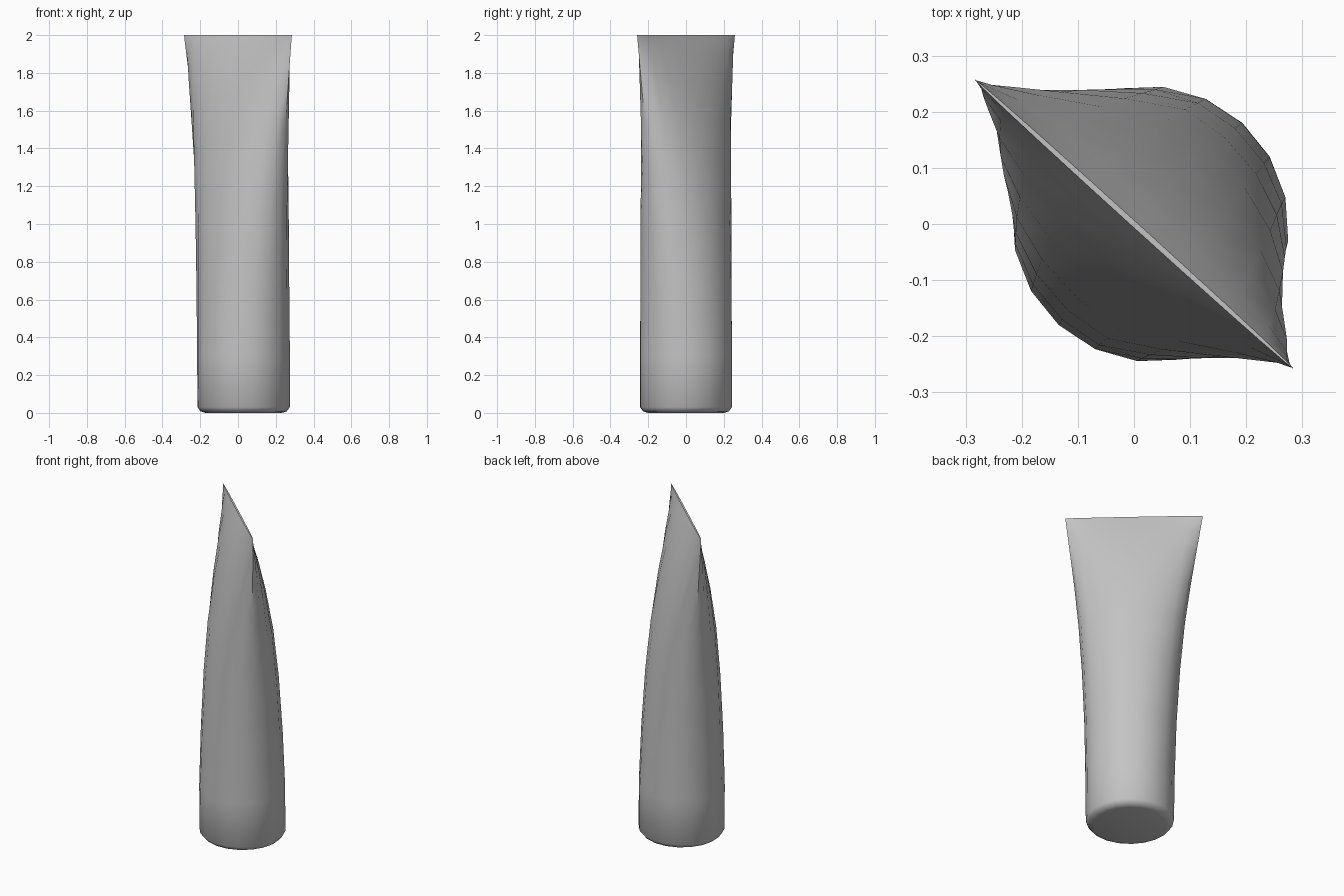
import bpy, bmesh, math
from mathutils import Vector

if "Cube" in bpy.data.objects:
    bpy.data.objects.remove(bpy.data.objects["Cube"])

SIDES = 20
SEAM = math.radians(-42.2)          # direction of the flattened end
ALONG = Vector((math.cos(SEAM), math.sin(SEAM), 0))
ACROSS = Vector((-math.sin(SEAM), math.cos(SEAM), 0))

# height, half length along seam, half thickness, centre x
SECTIONS = [
    (0.00, 0.205, 0.200, 0.030),
    (0.008, 0.232, 0.226, 0.030),
    (0.03, 0.247, 0.243, 0.030),
    (0.30, 0.250, 0.243, 0.029),
    (0.65, 0.258, 0.230, 0.026),
    (1.00, 0.275, 0.208, 0.022),
    (1.30, 0.298, 0.177, 0.017),
    (1.55, 0.326, 0.134, 0.011),
    (1.75, 0.352, 0.088, 0.006),
    (1.90, 0.372, 0.042, 0.002),
    (1.975, 0.382, 0.014, 0.000),
    (2.00, 0.385, 0.005, 0.000),
]

grey = bpy.data.materials.new("plain grey")
grey.diffuse_color = (0.55, 0.55, 0.55, 1)
grey.use_nodes = True
grey.node_tree.nodes["Principled BSDF"].inputs["Base Color"].default_value = grey.diffuse_color

# Tube body: round base lofted to a flat pinched end
bm = bmesh.new()
rings = []
for z, a, b, cx in SECTIONS:
    ring = []
    for i in range(SIDES):
        t = 2 * math.pi * i / SIDES
        p = ALONG * a * math.cos(t) + ACROSS * b * math.sin(t)
        ring.append(bm.verts.new(p + Vector((cx, 0, z))))
    rings.append(ring)
for low, high in zip(rings, rings[1:]):
    for i in range(SIDES):
        j = (i + 1) % SIDES
        bm.faces.new((low[i], low[j], high[j], high[i]))

# Closed base and thin seam cap
bm.faces.new(rings[0][::-1])
bm.faces.new(rings[-1])
bmesh.ops.recalc_face_normals(bm, faces=bm.faces)

mesh = bpy.data.meshes.new("pinched_tube")
bm.to_mesh(mesh)
bm.free()
mesh.materials.append(grey)
tube = bpy.data.objects.new("pinched_tube", mesh)
bpy.context.collection.objects.link(tube)
bpy.context.view_layer.objects.active = tube
tube.select_set(True)
bpy.ops.object.shade_smooth_by_angle(angle=math.radians(40))
